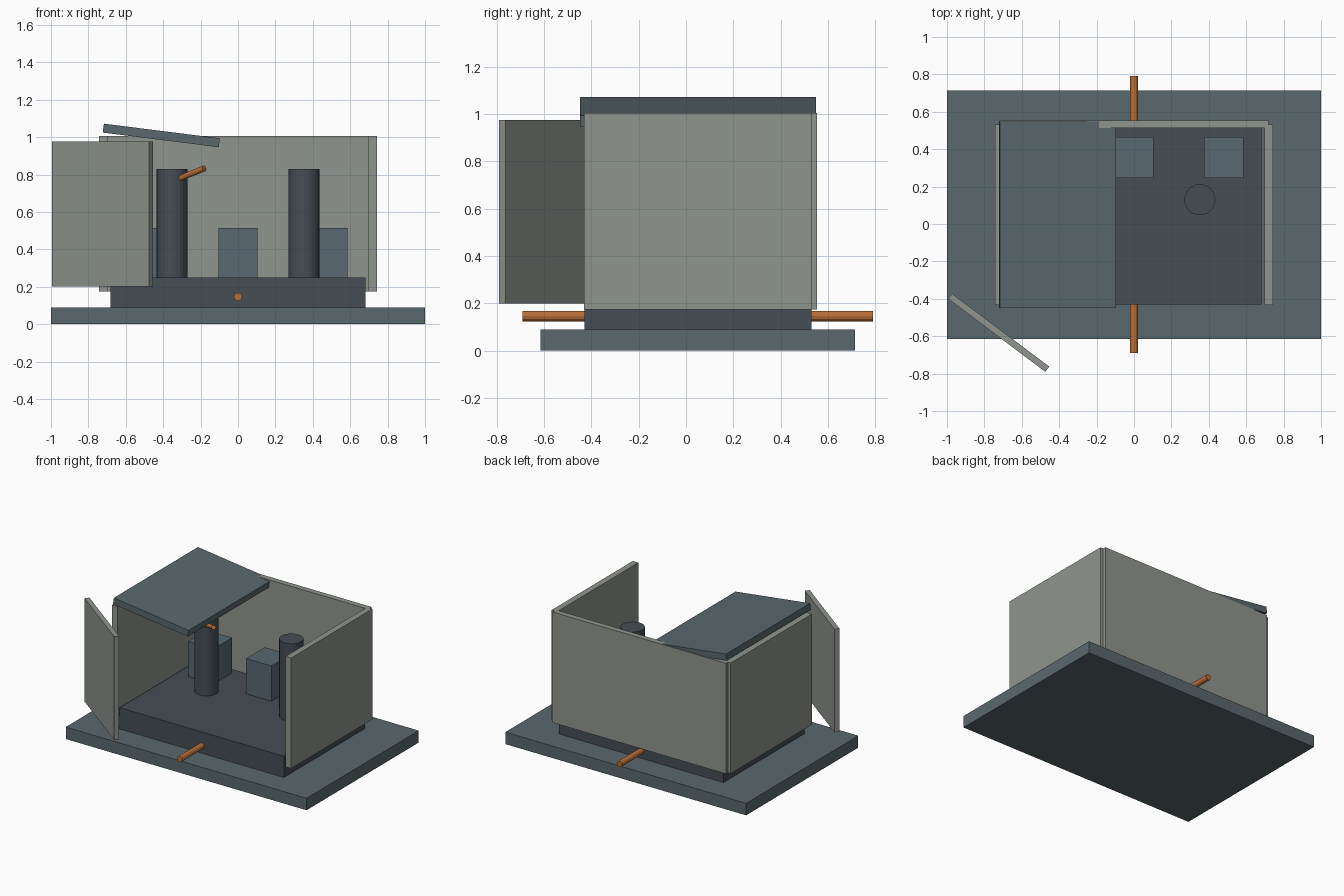
import bpy
from math import radians
from mathutils import Vector

if "Cube" in bpy.data.objects:
    bpy.data.objects.remove(bpy.data.objects["Cube"])


def material(name, rgb):
    m = bpy.data.materials.new(name)
    m.diffuse_color = (*rgb, 1)
    m.use_nodes = True
    m.node_tree.nodes["Principled BSDF"].inputs["Base Color"].default_value = m.diffuse_color
    return m


SLATE = material("slate", (0.10, 0.14, 0.15))
DARK = material("dark_slate", (0.06, 0.075, 0.09))
BLUE = material("blue_slate", (0.10, 0.14, 0.17))
STONE = material("grey_panel", (0.28, 0.30, 0.27))
COPPER = material("copper", (0.50, 0.16, 0.04))


def finish(name, mat):
    ob = bpy.context.object
    ob.name = name
    ob.data.materials.append(mat)
    return ob


def box(name, size, centre, mat, rot=(0, 0, 0)):
    bpy.ops.mesh.primitive_cube_add(size=1, location=centre)
    ob = finish(name, mat)
    ob.scale = size
    ob.rotation_euler = [radians(a) for a in rot]
    return ob


def rod(name, a, b, radius, sides, mat):
    a, b = Vector(a), Vector(b)
    d = b - a
    bpy.ops.mesh.primitive_cylinder_add(vertices=sides, radius=radius,
                                        depth=d.length, location=(a + b) / 2)
    ob = finish(name, mat)
    ob.rotation_euler = d.to_track_quat('Z', 'Y').to_euler()
    return ob


# base plate and raised plinth
box("base_plate", (2.0, 1.33, 0.09), (0, 0.05, 0.045), SLATE)
box("plinth", (1.364, 0.96, 0.16), (0, 0.05, 0.17), DARK)

# back and side walls
box("back_wall", (1.44, 0.042, 0.83), (0, 0.533, 0.59), STONE)
for side, s in (("left", -1), ("right", 1)):
    box(side + "_wall", (0.046, 0.964, 0.83), (s * 0.721, 0.05, 0.59), STONE)

# tilted half roof and swung-open door
box("roof_panel", (0.625, 0.998, 0.048), (-0.41, 0.05, 1.009), SLATE, (0, 7.2, 0))
box("open_door", (0.65, 0.035, 0.775), (-0.724, -0.581, 0.588), STONE, (0, 0, -36.9))

# inside: two posts and a row of blocks
for side, s in (("left", -1), ("right", 1)):
    rod(side + "_post", (s * 0.352, 0.13, 0.25), (s * 0.352, 0.13, 0.83), 0.083, 24, DARK)
for name, x in (("left", -0.48), ("middle", 0), ("right", 0.48)):
    box(name + "_block", (0.21, 0.22, 0.265), (x, 0.356, 0.3825), BLUE)

# copper bar through the plinth and small bar on the left post
rod("through_bar", (0, -0.69, 0.146), (0, 0.79, 0.146), 0.022, 12, COPPER)
rod("post_bar", (-0.36, 0.11, 0.76), (-0.18, -0.03, 0.833), 0.016, 12, COPPER)
